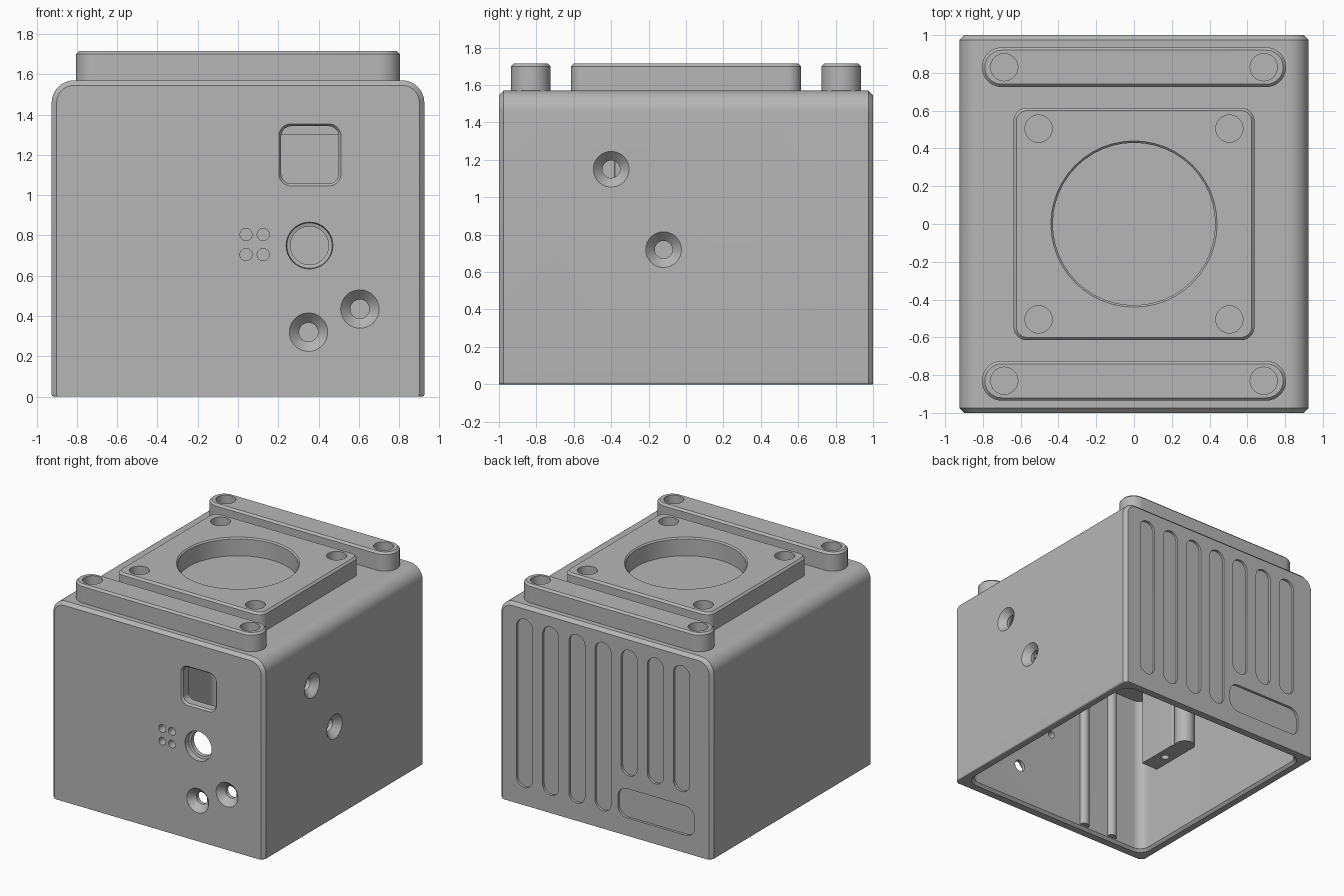
import bpy, bmesh, math

if "Cube" in bpy.data.objects:
    bpy.data.objects.remove(bpy.data.objects["Cube"])

grey = bpy.data.materials.new("housing_grey")
grey.diffuse_color = (0.47, 0.47, 0.47, 1)
grey.use_nodes = True
grey.node_tree.nodes["Principled BSDF"].inputs["Base Color"].default_value = grey.diffuse_color

AXES = {'x': lambda u, v, t: (t, u, v),
        'y': lambda u, v, t: (u, t, v),
        'z': lambda u, v, t: (u, v, t)}


def rounded(cu, cv, w, h, r, low_r=None, n=12):
    """Outline of a rounded rectangle; low_r is the radius of the two low corners."""
    low_r = r if low_r is None else low_r
    pts = []
    corners = [(1, 1, r, 0), (-1, 1, r, 90), (-1, -1, low_r, 180), (1, -1, low_r, 270)]
    for su, sv, rad, a0 in corners:
        for i in range(n + 1):
            a = math.radians(a0 + 90 * i / n)
            pts.append((cu + su * (w / 2 - rad) + rad * math.cos(a),
                        cv + sv * (h / 2 - rad) + rad * math.sin(a)))
    return pts


def disc(cu, cv, r):
    return rounded(cu, cv, 2 * r, 2 * r, r)


def loft(name, axis, rings):
    """Closed solid through a list of (depth, outline) rings."""
    bm = bmesh.new()
    rows = [[bm.verts.new(AXES[axis](u, v, t)) for u, v in pts] for t, pts in rings]
    n = len(rows[0])
    for a, b in zip(rows, rows[1:]):
        for i in range(n):
            j = (i + 1) % n
            bm.faces.new((a[i], a[j], b[j], b[i]))
    bm.faces.new(rows[0])
    bm.faces.new(rows[-1])
    bmesh.ops.remove_doubles(bm, verts=bm.verts, dist=1e-5)
    bmesh.ops.recalc_face_normals(bm, faces=bm.faces)
    me = bpy.data.meshes.new(name)
    bm.to_mesh(me)
    bm.free()
    ob = bpy.data.objects.new(name, me)
    bpy.context.collection.objects.link(ob)
    me.materials.append(grey)
    return ob


def combine(ob, tools, operation='DIFFERENCE'):
    """Boolean each tool into ob and discard the tool."""
    bpy.context.view_layer.objects.active = ob
    for tool in tools:
        mod = ob.modifiers.new("cut", 'BOOLEAN')
        mod.operation, mod.object, mod.solver = operation, tool, 'EXACT'
        bpy.ops.object.modifier_apply(modifier=mod.name)
        bpy.data.objects.remove(tool)


def finish(ob):
    bpy.ops.object.select_all(action='DESELECT')
    ob.select_set(True)
    bpy.context.view_layer.objects.active = ob
    bpy.ops.object.shade_smooth_by_angle(angle=math.radians(30))


W, H, WALL, CEIL, TOP = 1.85, 1.57, 0.08, 1.30, 1.715

# Outer housing: arched top edges, chamfered front and back rims
full = rounded(0, H / 2, W, H, 0.11, 0.012)
rim = rounded(0, (H - 0.025) / 2, W - 0.05, H - 0.025, 0.085, 0.012)
body = loft("housing", 'y', [(-1, rim), (-0.975, full), (0.975, full), (1, rim)])

# Open-bottom cavity with a chamfered mouth
cw, cd = W - 2 * WALL, 2 - 2 * WALL
mouth = rounded(0, 0, cw + 0.06, cd + 0.06, 0.11)
inner = rounded(0, 0, cw, cd, 0.08)
cuts = [loft("cavity", 'z', [(-0.01, mouth), (0.02, inner), (CEIL, inner)])]

# Front window and round port, both with chamfered edges
cuts.append(loft("window", 'y', [
    (-1.01, rounded(0.357, 1.2, 0.325, 0.325, 0.07)),
    (-0.985, rounded(0.357, 1.2, 0.285, 0.285, 0.05)),
    (-0.85, rounded(0.357, 1.2, 0.285, 0.285, 0.05))]))
cuts.append(loft("port", 'y', [
    (-1.01, disc(0.355, 0.75, 0.117)), (-0.96, disc(0.355, 0.75, 0.112)),
    (-0.955, disc(0.355, 0.75, 0.095)), (-0.88, disc(0.355, 0.75, 0.095))]))

# Four small holes
for x in (0.04, 0.125):
    for z in (0.705, 0.805):
        cuts.append(loft("pinhole", 'y', [(-1.01, disc(x, z, 0.03)), (-0.88, disc(x, z, 0.03))]))


# Countersunk screw holes on the front and right walls
def countersink(axis, u, v, face, s):
    return loft("countersink", axis, [
        (face + s * 0.01, disc(u, v, 0.105)), (face - s * 0.05, disc(u, v, 0.047)),
        (face - s * 0.12, disc(u, v, 0.047))])


cuts += [countersink('y', 0.35, 0.32, -1, -1), countersink('y', 0.605, 0.435, -1, -1),
         countersink('x', -0.4, 1.15, W / 2, 1), countersink('x', -0.12, 0.72, W / 2, 1)]

# Shallow grooves and label recess on the back
for i in range(7):
    low = 0.14 if i < 4 else 0.475
    g = rounded(0.707 - 0.228 * i, (low + 1.465) / 2, 0.14, 1.465 - low, 0.07)
    cuts.append(loft("groove", 'y', [(0.98, g), (1.01, g)]))
label = rounded(-0.441, 0.255, 0.67, 0.23, 0.08)
cuts.append(loft("label_recess", 'y', [(0.98, label), (1.01, label)]))
combine(body, cuts)
finish(body)

# Inner screw block with a rounded post on the left wall
block_out = rounded(-0.775, -0.56, 0.15, 0.36, 0.01)
block = loft("inner_block", 'z', [(0.65, block_out), (CEIL + 0.01, block_out)])
post = disc(-0.775, -0.33, 0.075)
combine(block, [loft("post", 'z', [(0.65, post), (CEIL + 0.01, post)])], 'UNION')
hole = disc(-0.775, -0.56, 0.03)
combine(block, [loft("block_hole", 'z', [(0.6, hole), (0.8, hole)])])
finish(block)

# Half-round ribs on the inside of the front wall
for x in (-0.28, -0.55):
    r = disc(x, -0.92, 0.04)
    finish(loft("inner_rib", 'z', [(0.03, r), (CEIL + 0.01, r)]))


# Raised pads on top, with chamfered upper edges and blind holes
def pad(name, cy, w, h, r, holes, hole_r):
    c = 0.015
    ob = loft(name, 'z', [(H - 0.01, rounded(0, cy, w, h, r)),
                          (TOP - c, rounded(0, cy, w, h, r)),
                          (TOP, rounded(0, cy, w - 2 * c, h - 2 * c, r - c))])
    combine(ob, [loft("pad_hole", 'z', [(H + 0.002, disc(x, y, hole_r)), (TOP + 0.01, disc(x, y, hole_r))])
                 for x, y in holes])
    return ob


for s, name in ((-1, "front_bar"), (1, "back_bar")):
    finish(pad(name, s * 0.83, 1.61, 0.21, 0.105, [(-0.687, s * 0.83), (0.687, s * 0.83)], 0.072))

plate = pad("top_plate", 0, 1.275, 1.23, 0.07,
            [(x, y) for x in (-0.505, 0.505) for y in (-0.505, 0.505)], 0.072)
combine(plate, [loft("round_recess", 'z', [(H + 0.002, disc(0, 0, 0.43)), (TOP - 0.01, disc(0, 0, 0.43)),
                                           (TOP + 0.005, disc(0, 0, 0.445))])])
finish(plate)
